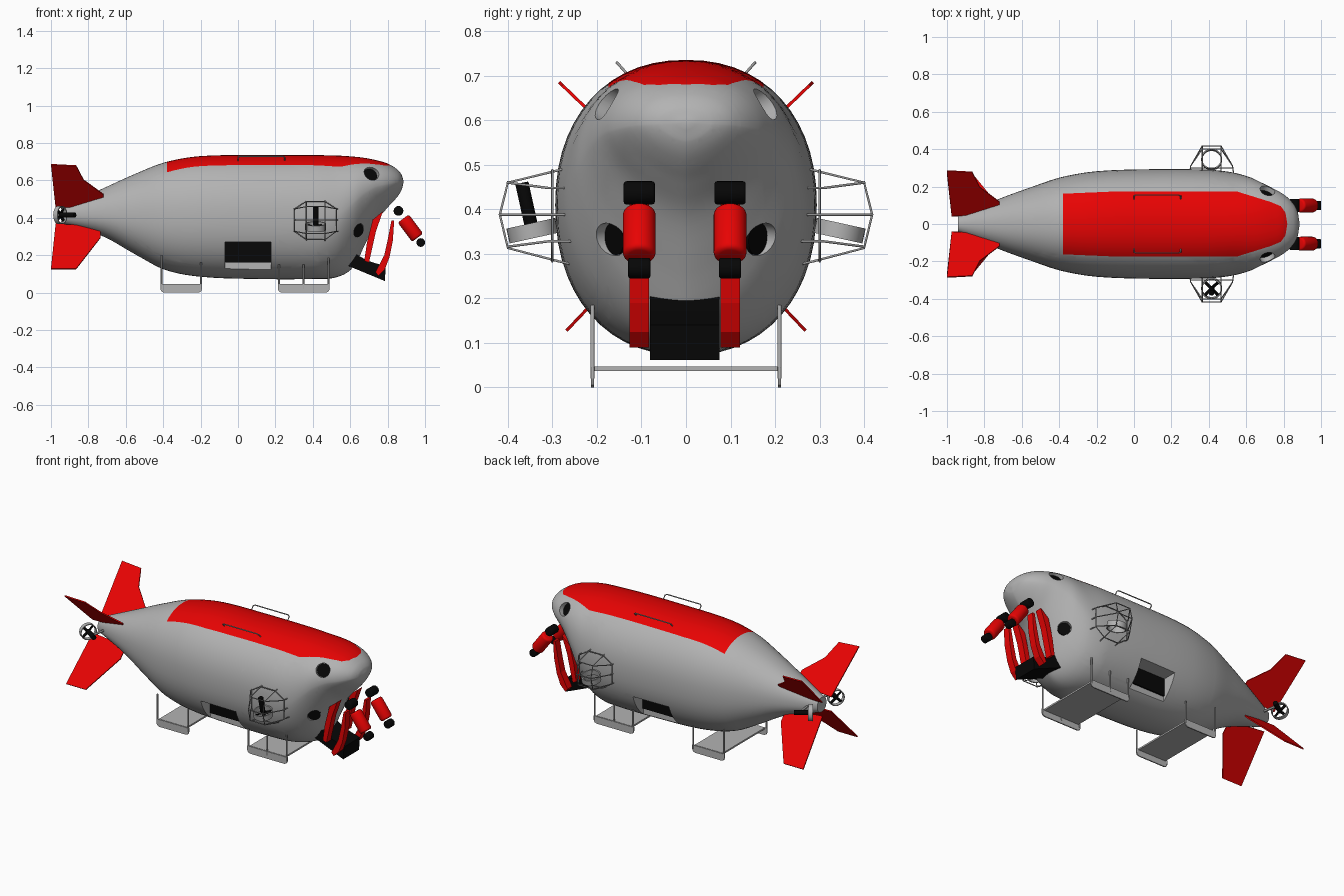
import bpy, bmesh, math
from mathutils import Vector, Matrix

if "Cube" in bpy.data.objects:
    bpy.data.objects.remove(bpy.data.objects["Cube"])


def material(name, rgb):
    m = bpy.data.materials.new(name)
    m.use_nodes = True
    m.diffuse_color = (*rgb, 1)
    m.node_tree.nodes["Principled BSDF"].inputs["Base Color"].default_value = (*rgb, 1)
    return m


GREY = material("hull grey", (.45, .45, .45))
RED = material("signal red", (.8, .001, .001))
BLACK = material("matte black", (.002, .002, .002))
STEEL = material("frame steel", (.32, .32, .32))


def smooth(ob, angle=35):
    bpy.ops.object.select_all(action='DESELECT')
    ob.select_set(True)
    bpy.context.view_layer.objects.active = ob
    bpy.ops.object.shade_smooth_by_angle(angle=math.radians(angle))


def make(name, bm, *mats):
    bmesh.ops.recalc_face_normals(bm, faces=bm.faces)
    me = bpy.data.meshes.new(name)
    bm.to_mesh(me)
    bm.free()
    for m in mats:
        me.materials.append(m)
    ob = bpy.data.objects.new(name, me)
    bpy.context.collection.objects.link(ob)
    return ob


def box(name, centre, size, mat):
    bm = bmesh.new()
    bmesh.ops.create_cube(bm, size=1, matrix=Matrix.Translation(centre) @ Matrix.Diagonal((*size, 1)))
    return make(name, bm, mat)


def cylinder(name, centre, axis, r, length, mat, bevel=0, sides=28):
    bm = bmesh.new()
    mx = Matrix.Translation(centre) @ Vector(axis).to_track_quat('Z', 'Y').to_matrix().to_4x4()
    bmesh.ops.create_cone(bm, cap_ends=True, segments=sides, radius1=r, radius2=r, depth=length, matrix=mx)
    if bevel:
        rims = [e for e in bm.edges if any(len(f.verts) > 4 for f in e.link_faces)]
        bmesh.ops.bevel(bm, geom=rims, offset=bevel, segments=3, affect='EDGES', profile=.5)
    ob = make(name, bm, mat)
    smooth(ob)
    return ob


def ring(name, centre, axis, r, width, mat, wall=.006, sides=32):
    bm = bmesh.new()
    mx = Matrix.Translation(centre) @ Vector(axis).to_track_quat('Z', 'Y').to_matrix().to_4x4()
    section = [(r, -width / 2), (r, width / 2), (r - wall, width / 2), (r - wall, -width / 2)]
    loops = [[bm.verts.new(mx @ Vector((p * math.cos(a), p * math.sin(a), h))) for p, h in section]
             for a in (math.tau * i / sides for i in range(sides))]
    for i in range(sides):
        a, b = loops[i - 1], loops[i]
        for j in range(4):
            bm.faces.new((a[j - 1], a[j], b[j], b[j - 1]))
    smooth(make(name, bm, mat))


def plate(name, pts, thick, origin, up, mat):
    """Flat outline in x and the up direction, given a thickness."""
    o, u = Vector(origin), Vector(up).normalized()
    n = Vector((1, 0, 0)).cross(u)
    bm = bmesh.new()
    vs = [bm.verts.new(o + Vector((x, 0, 0)) + u * h - n * thick / 2) for x, h in pts]
    out = bmesh.ops.extrude_face_region(bm, geom=[bm.faces.new(vs)])
    bmesh.ops.translate(bm, vec=n * thick, verts=[v for v in out["geom"] if isinstance(v, bmesh.types.BMVert)])
    return make(name, bm, mat)


def tubes(name, paths, r, mat):
    cu = bpy.data.curves.new(name, 'CURVE')
    cu.dimensions = '3D'
    cu.bevel_depth, cu.bevel_resolution, cu.use_fill_caps = r, 1, True
    for path in paths:
        sp = cu.splines.new('POLY')
        sp.points.add(len(path) - 1)
        for pt, co in zip(sp.points, path):
            pt.co = (*co, 1)
    cu.materials.append(mat)
    bpy.context.collection.objects.link(bpy.data.objects.new(name, cu))


def blades(name, centre, axis, r, mat):
    """Crossed propeller blades."""
    bm = bmesh.new()
    base = Matrix.Translation(centre) @ Vector(axis).to_track_quat('Z', 'Y').to_matrix().to_4x4()
    for k in range(4):
        mx = base @ Matrix.Rotation(math.pi * (.25 + k / 2), 4, 'Z') @ Matrix.Translation((r / 2, 0, 0))
        mx = mx @ Matrix.Rotation(.5, 4, 'X') @ Matrix.Diagonal((r, r * .35, .005, 1))
        bmesh.ops.create_cube(bm, size=1, matrix=mx)
    make(name, bm, mat)


# Hull stations: x, top, bottom, half width, height of widest point
STATIONS = [Vector(s) for s in (
    (-.94, .46, .37, .045, .415), (-.72, .558, .3, .135, .415), (-.55, .635, .205, .197, .412),
    (-.39, .697, .122, .25, .41), (-.2, .73, .085, .282, .41), (.1, .735, .073, .293, .41),
    (.4, .735, .073, .29, .41), (.53, .733, .083, .275, .42), (.62, .727, .14, .25, .49),
    (.68, .72, .26, .222, .54), (.74, .708, .38, .192, .57), (.8, .69, .455, .158, .582),
    (.85, .66, .51, .112, .59), (.875, .63, .55, .065, .592), (.884, .6, .585, .012, .594))]


def spline(pts, steps):
    out = []
    for i in range(len(pts) - 1):
        a, b, c, d = pts[max(i - 1, 0)], pts[i], pts[i + 1], pts[min(i + 2, len(pts) - 1)]
        h = c[0] - b[0]
        mb = (c - a) / (c[0] - a[0]) * h
        mc = (d - b) / (d[0] - b[0]) * h
        for k in range(steps):
            t = k / steps
            out.append(b * (2*t**3 - 3*t**2 + 1) + mb * (t**3 - 2*t**2 + t)
                       + c * (3*t**2 - 2*t**3) + mc * (t**3 - t**2))
    return out + [pts[-1]]


def power(v, n):
    return math.copysign(abs(v) ** (2 / n), v)


def build_hull(seg=56):
    bm = bmesh.new()
    loops = []
    for x, top, bottom, half, mid in spline(STATIONS, 5):
        chin = 2.2 - .7 * min(max((x - .42) / .22, 0), 1)
        loop = []
        for i in range(seg):
            c, s = math.cos(math.tau * i / seg), math.sin(math.tau * i / seg)
            n, h = (2.2, top - mid) if s >= 0 else (chin, mid - bottom)
            loop.append(bm.verts.new((x, half * power(c, n), mid + h * power(s, n))))
        loops.append(loop)
    for a, b in zip(loops, loops[1:]):
        for i in range(seg):
            bm.faces.new((a[i - 1], a[i], b[i], b[i - 1]))
    bm.faces.new(loops[0])
    bm.faces.new(loops[-1])
    # Red deck: cut its outline into the skin, then colour the inside
    side = [(-.38, .162), (-.1, .174), (.55, .174), (.73, .118), (.785, .095), (.81, .06), (.82, 0)]
    outline = side + [(x, -y) for x, y in side[-2::-1]]
    edges = [(Vector(p), Vector(q)) for p, q in zip(outline, outline[1:] + outline[:1])]
    normals = [(p, Vector((p.y - q.y, q.x - p.x))) for p, q in edges]
    for p, n in normals:
        bmesh.ops.bisect_plane(bm, geom=bm.verts[:] + bm.edges[:] + bm.faces[:], dist=1e-5,
                               plane_co=(p.x, p.y, 0), plane_no=(n.x, n.y, 0))
    for f in bm.faces:
        c = f.calc_center_median()
        f.material_index = int(c.z > .56 and all((c.xy - p).dot(n) < 0 for p, n in normals))
    return make("hull", bm, GREY, RED)


hull = build_hull()
cutters = []
for s, tag in ((1, "left"), (-1, "right")):
    # Portholes: recess and dark glass
    for level, spot, axis, r, deep in (("upper", (.712, .175 * s, .634), (.3, .8 * s, .42), .041, .035),
                                       ("lower", (.64, .165 * s, .335), (.55, .8 * s, -.12), .038, .016)):
        _, spot, _, _ = hull.closest_point_on_mesh(spot)
        d = Vector(axis).normalized()
        cutters.append(cylinder("cutter", spot + d * (.07 - deep), d, r, .14, GREY))
        cylinder(f"{level}_porthole_glass_{tag}", spot - d * (deep - .003), d, r * .96, .008, BLACK)
    # Side bay with dark equipment above a pale ledge
    cutters.append(box("cutter", (.053, .27 * s, .192), (.246, .2, .156), GREY))
    box(f"side_bay_panel_{tag}", (.053, .174 * s, .215), (.245, .009, .109), BLACK)
for c in cutters:
    mod = hull.modifiers.new("recess", 'BOOLEAN')
    mod.object, mod.operation, mod.solver = c, 'DIFFERENCE', 'EXACT'
carved = bpy.data.meshes.new_from_object(hull.evaluated_get(bpy.context.evaluated_depsgraph_get()))
hull.modifiers.clear()
hull.data = carved
for c in cutters:
    bpy.data.objects.remove(c)
smooth(hull, 30)

# Tail fins in an X
UPPER = [(-.975, .06), (-1, .395), (-.865, .385), (-.825, .275), (-.72, .165), (-.72, .08)]
LOWER = [(-.975, .06), (-1, .39), (-.865, .39), (-.735, .16), (-.735, .08)]
for s, tag in ((1, "left"), (-1, "right")):
    plate(f"upper_fin_{tag}", UPPER, .007, (0, 0, .412), (0, s, .96), RED)
    plate(f"lower_fin_{tag}", LOWER, .007, (0, 0, .41), (0, s * .95, -1), RED)
    # Tail thrusters, splayed along the tail cone
    hub, axis = Vector((-.95, .125 * s, .415)), Vector((.83, .55 * s, 0))
    ring(f"tail_thruster_ring_{tag}", hub, axis, .049, .026, GREY, .005)
    blades(f"tail_propeller_{tag}", hub, axis, .045, BLACK)
    cylinder(f"tail_motor_{tag}", hub + axis * .045, axis, .014, .1, BLACK, .003)
    tubes(f"tail_strut_{tag}", [[hub + axis * .06, (-.88, .04 * s, .415)]], .007, STEEL)

    # Side thruster with guard cage: bowed uprights, cross bars and legs into the hull
    hub = Vector((.415, .345 * s, .352))
    ring(f"side_thruster_ring_{tag}", hub, (0, .22 * s, 1), .056, .034, GREY)

    def at(x, y, z):
        return Vector((.415 + x, y * s, .388 + z))
    cage = []
    for e in (1, -1):
        cage.append([at(.05 * e, y, z) for y, z in
                     ((.25, .108), (.285, .1), (.4, .072), (.418, 0), (.4, -.075), (.285, -.105), (.25, -.113))])
        cage.append([at(.05, .4, .073 * e), at(-.05, .4, .073 * e)])
        for z in (.06, 0, -.06):
            cage.append([at(.05 * e, .418 - abs(z) * .28, z * 1.2), at(.112 * e, .31, z), at(.12 * e, .25, z)])
    cage.append([at(.05, .418, 0), at(-.05, .418, 0)])
    loop = [(.05, .1), (.112, .06), (.112, -.06), (.05, -.105)]
    loop += [(-x, z) for x, z in loop[::-1]] + loop[:1]
    cage.append([at(x, .3, z) for x, z in loop])
    tubes(f"thruster_cage_{tag}", cage, .003, STEEL)

    # Deck rail
    tubes(f"deck_rail_{tag}", [[(x, y * s, z) for x, y, z in (
        (0, .12, .69), (0, .15, .724), (.01, .155, .729), (.24, .155, .729), (.25, .15, .724),
        (.25, .12, .69))]], .0035, STEEL)

    # Manipulator arm: two curved links, joints and barrel forearm
    y = .102 * s - .003
    plate(f"rear_arm_link_{tag}", [(.675, .17), (.69, .27), (.72, .39), (.775, .435), (.738, .33),
                                   (.7, .16)], .044, (0, y, 0), (0, 0, 1), RED)
    plate(f"front_arm_link_{tag}", [(.735, .11), (.782, .2), (.8, .28), (.82, .385), (.835, .385),
                                    (.828, .28), (.81, .19), (.785, .125), (.75, .09)],
          .044, (0, y, 0), (0, 0, 1), RED)
    cylinder(f"elbow_joint_{tag}", (.858, y, .437), (0, 1, 0), .026, .07, BLACK, .006)
    cylinder(f"forearm_{tag}", (.922, y, .345), (.6, 0, -.8), .037, .128, RED, .012)
    cylinder(f"wrist_joint_{tag}", (.977, y, .268), (0, 1, 0), .023, .05, BLACK, .005)

# Working parts of the right side thruster
d = Vector((0, -.22, 1)).normalized()
hub = Vector((.415, -.345, .352))
blades("side_propeller_right", hub, d, .05, BLACK)
cylinder("side_motor_right", hub + d * .06, d, .015, .1, BLACK, .003)

# Sample tray under the nose
plate("sample_tray", [(.585, .145), (.615, .215), (.69, .172), (.79, .14), (.785, .062)], .156,
      (0, -.003, 0), (0, 0, 1), BLACK)

# Landing skids: side runners, cross plate and posts
for tag, x0, x1, posts in (("rear", -.415, -.192, ((-.41, .2), (-.197, .16))),
                           ("front", .213, .49, ((.22, .15), (.35, .15), (.484, .185)))):
    box(f"{tag}_skid_plate", ((x0 + x1) / 2, 0, .042), (x1 - x0 - .03, .42, .01), GREY)
    for s, side in ((1, "left"), (-1, "right")):
        runner = [(x0, .045), (x0, .02), (x0 + .006, .006), (x0 + .02, 0),
                  (x1 - .02, 0), (x1 - .006, .006), (x1, .02), (x1, .045)]
        plate(f"{tag}_skid_runner_{side}", runner, .007, (0, .21 * s, 0), (0, 0, 1), GREY)
        tubes(f"{tag}_skid_posts_{side}", [[(x, .21 * s, .02), (x, .21 * s, z)] for x, z in posts], .005, GREY)
